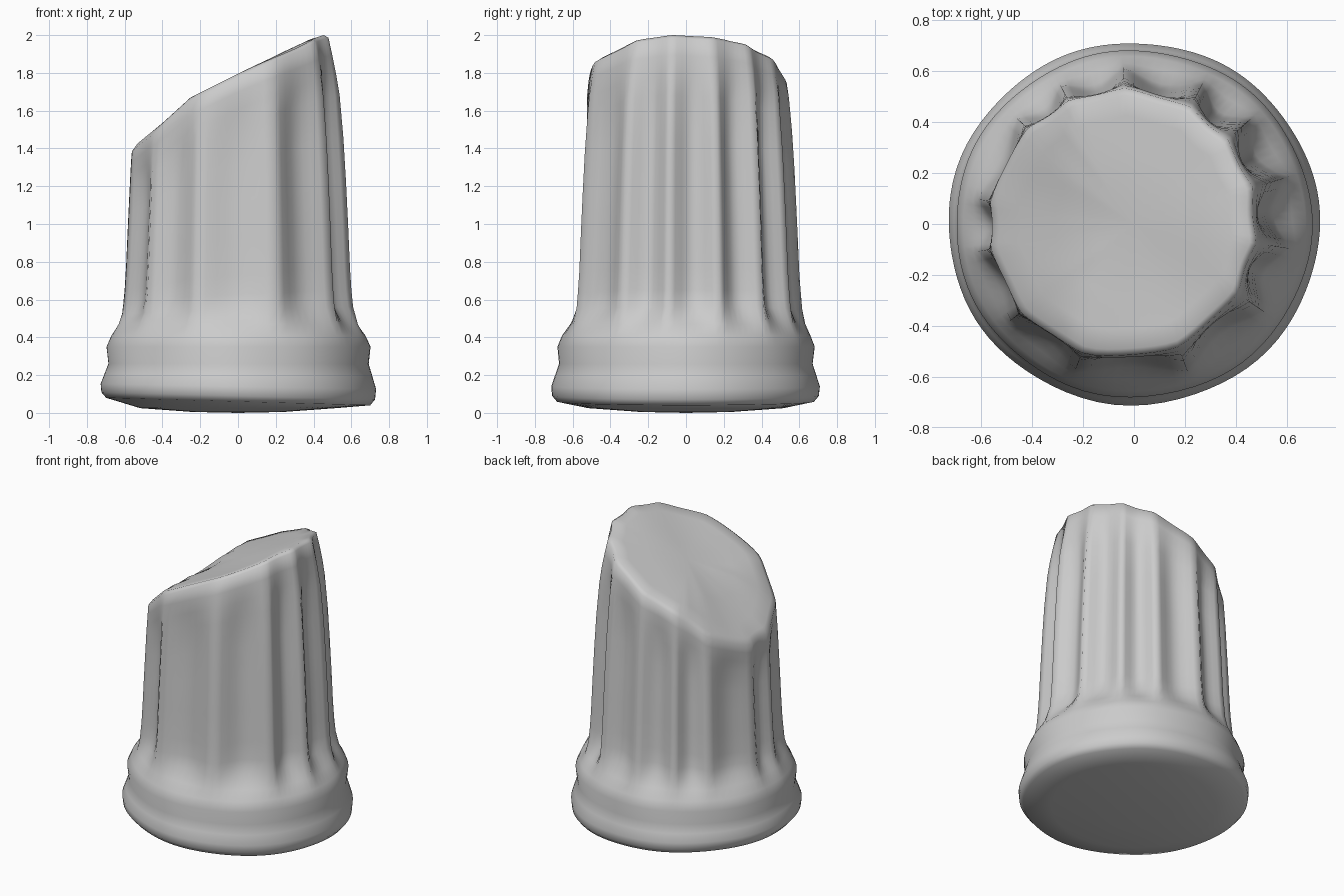
import bpy, bmesh
from math import sin, cos, pi, radians

cube = bpy.data.objects.get("Cube")
if cube:
    bpy.data.objects.remove(cube, do_unlink=True)

# Uneven ridge directions around the shaft, in degrees
RIDGES = [17, 42, 64, 94, 118, 138, 171, 190, 218, 248, 290, 326, 351, 377]
STEPS = 8

# Outer radius by height, and broken top height by x
PROFILE = [(0.06, 0.69), (0.09, 0.715), (0.14, 0.72), (0.2, 0.7), (0.26, 0.68), (0.35, 0.69),
           (0.41, 0.665), (0.5, 0.622), (0.7, 0.603), (1.0, 0.59), (1.3, 0.575),
           (1.5, 0.562), (1.7, 0.543), (1.85, 0.515), (2.0, 0.482)]
SLANT = [(-0.6, 1.37), (-0.42, 1.51), (-0.25, 1.665), (0.0, 1.79), (0.25, 1.91),
         (0.4, 1.98), (0.48, 2.0)]


def lookup(table, x):
    """Piecewise linear value, clamped at both ends."""
    if x <= table[0][0]:
        return table[0][1]
    for (x0, y0), (x1, y1) in zip(table, table[1:]):
        if x <= x1:
            return y0 + (y1 - y0) * (x - x0) / (x1 - x0)
    return table[-1][1]


def smooth(lo, hi, x):
    t = min(1, max(0, (x - lo) / (hi - lo)))
    return t * t * (3 - 2 * t)


def radius(angle, hollow, z, worn=0):
    """Round base that turns into ridges and shallow hollows; worn softens them."""
    depth = 0.064 * smooth(0.4, 0.6, z) * (1 + 0.2 * cos(angle)) * (1 - 0.75 * worn)
    base = 1 - smooth(0.35, 0.6, z)
    wear = base * (0.003 * sin(7 * angle + 5 * z) + 0.009 * cos(2 * angle))
    return lookup(PROFILE, z) - depth * hollow + wear


def top_height(x, y):
    return lookup(SLANT, x) + 0.006 * sin(9 * y + 5 * x)


# Columns of points: direction and how far into a hollow each one lies
columns = []
for start, end in zip(RIDGES, RIDGES[1:]):
    for k in range(STEPS):
        columns.append((radians(start + (end - start) * k / STEPS), sin(pi * k / STEPS) ** 1.2))
SEGS = len(columns)
rings = []

# Underside, slightly bowed
for scale, z in ((0.35, 0.005), (0.75, 0.025)):
    rings.append([(0.69 * scale * cos(a), 0.69 * scale * sin(a), z) for a, _ in columns])

# Moulded base
for z, _ in PROFILE[:7]:
    ring = []
    for a, hollow in columns:
        r = radius(a, hollow, z)
        tilt = -0.02 * cos(a) * (1 - smooth(0.05, 0.3, z))
        ring.append((r * cos(a), r * sin(a), z + tilt))
    rings.append(ring)

# Fluted shaft, each edge rising to the slanted, worn break
rims = []
for a, hollow in columns:
    z = 1.8
    for _ in range(8):
        r = radius(a, hollow, z, 1)
        z = 0.5 * z + 0.5 * (top_height(r * cos(a), r * sin(a)) - 0.02)
    rims.append(z)
for t in (0, 0.06, 0.12, 0.2, 0.35, 0.5, 0.65, 0.8, 0.87, 0.94, 1):
    ring = []
    for (a, hollow), rim in zip(columns, rims):
        z = 0.47 + (rim - 0.47) * t
        r = radius(a, hollow, z, smooth(0.7, 1, t))
        ring.append((r * cos(a), r * sin(a), z))
    rings.append(ring)

# Broken top face
edge = rings[-1]
for scale in (0.95, 0.8, 0.55, 0.28):
    rings.append([(x * scale, y * scale, top_height(x * scale, y * scale)) for x, y, _ in edge])

# Join the rings into one closed surface
bm = bmesh.new()
loops = [[bm.verts.new(p) for p in ring] for ring in rings]
for low, high in zip(loops, loops[1:]):
    for i in range(SEGS):
        j = (i + 1) % SEGS
        bm.faces.new((low[i], low[j], high[j], high[i]))
for loop, z in ((loops[0], 0), (loops[-1], top_height(0, 0))):
    centre = bm.verts.new((0, 0, z))
    for i in range(SEGS):
        bm.faces.new((loop[i], loop[(i + 1) % SEGS], centre))
bmesh.ops.recalc_face_normals(bm, faces=bm.faces)
mesh = bpy.data.meshes.new("broken_column")
bm.to_mesh(mesh)
bm.free()

stone = bpy.data.materials.new("grey stone")
stone.use_nodes = True
colour = (0.6, 0.6, 0.6, 1)
stone.diffuse_color = colour
stone.node_tree.nodes["Principled BSDF"].inputs["Base Color"].default_value = colour
mesh.materials.append(stone)

column = bpy.data.objects.new("broken_column", mesh)
bpy.context.collection.objects.link(column)
bpy.context.view_layer.objects.active = column
column.select_set(True)
bpy.ops.object.shade_smooth_by_angle(angle=radians(80))
